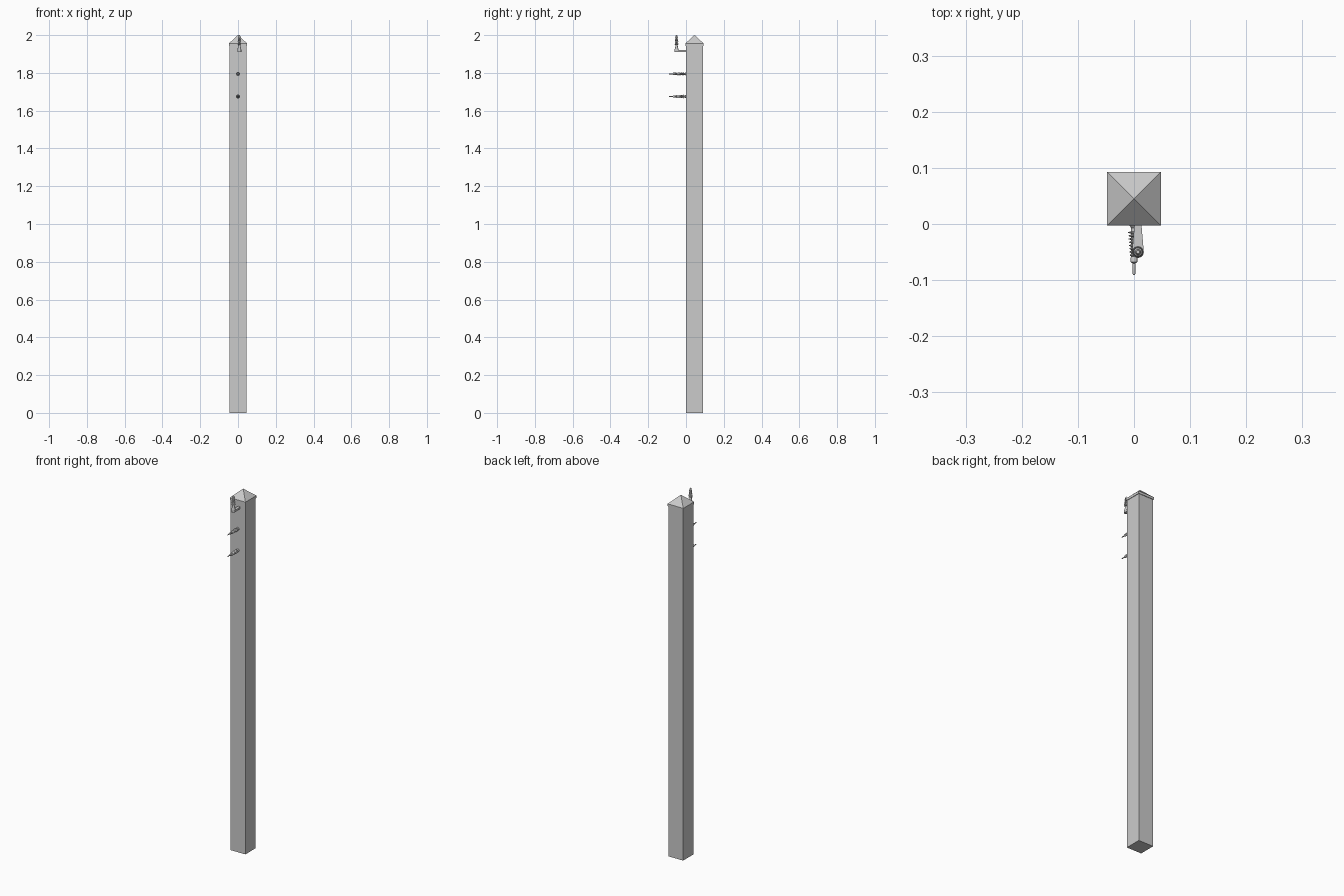
import bpy, bmesh
from math import pi, cos, sin
from mathutils import Matrix

if "Cube" in bpy.data.objects:
    bpy.data.objects.remove(bpy.data.objects["Cube"])


def mesh_object(name, bm):
    bmesh.ops.recalc_face_normals(bm, faces=bm.faces[:])
    me = bpy.data.meshes.new(name)
    bm.to_mesh(me)
    bm.free()
    ob = bpy.data.objects.new(name, me)
    bpy.context.collection.objects.link(ob)
    return ob


def loft(name, rings):
    """Join equal-length rings of points into a closed solid."""
    bm = bmesh.new()
    vs = [[bm.verts.new(p) for p in r] for r in rings]
    n = len(vs[0])
    for a, b in zip(vs, vs[1:]):
        for i in range(n):
            j = (i + 1) % n
            bm.faces.new((a[i], a[j], b[j], b[i]))
    bm.faces.new(vs[0])
    bm.faces.new(vs[-1])
    return mesh_object(name, bm)


def lathe(name, profile, matrix, n=16):
    """Revolve (radius, height) pairs about local z, then place."""
    rings = [[matrix @ Matrix.Translation((r * cos(2 * pi * i / n), r * sin(2 * pi * i / n), h)).translation
              for i in range(n)] for r, h in profile]
    ob = loft(name, rings)
    bpy.ops.object.select_all(action='DESELECT')
    ob.select_set(True)
    bpy.context.view_layer.objects.active = ob
    bpy.ops.object.shade_smooth_by_angle()
    return ob


def square(h, z, cy=0.045):
    return [(-h, cy - h, z), (h, cy - h, z), (h, cy + h, z), (-h, cy + h, z)]


def ribs(start, end, count, inner, outer):
    """Profile of evenly spaced insulator discs."""
    step = (end - start) / count
    out = []
    for i in range(count):
        h = start + i * step
        o = outer[0] + (outer[1] - outer[0]) * i / (count - 1)
        out += [(inner, h), (o, h + step * 0.3), (o, h + step * 0.5), (inner, h + step * 0.75)]
    return out


# Square post
loft("post", [square(0.045, 0), square(0.045, 1.95)])

# Pyramid cap with a shallow lip
loft("post_cap", [square(0.048, 1.943), square(0.048, 1.956), square(0.0004, 2.0)])

# Two horizontal ribbed insulators with pin ends
for i, z in enumerate((1.675, 1.795)):
    m = Matrix.Translation((0, 0.001, z)) @ Matrix.Rotation(pi / 2, 4, 'X')
    prof = ([(0.008, 0), (0.008, 0.004), (0.005, 0.008)]
            + ribs(0.014, 0.060, 8, 0.005, (0.0105, 0.0075))
            + [(0.006, 0.061), (0.006, 0.069), (0.0025, 0.071), (0.0025, 0.090), (0.0015, 0.092)])
    lathe(f"side_insulator_{i + 1}", prof, m)

# Bracket arm, widening to a rounded end
cx, cy = 0.007, -0.05
outline = [(cx + 0.006, 0.002)]
outline += [(cx + 0.0105 * cos(-pi * k / 10), cy + 0.0105 * sin(-pi * k / 10)) for k in range(11)]
outline += [(cx - 0.006, 0.002)]
loft("bracket_arm", [[(x, y, z) for x, y in outline] for z in (1.910, 1.920)])

# Upright insulator standing on the arm
prof = ([(0.0105, 0), (0.0105, 0.014), (0.007, 0.026), (0.006, 0.036)]
        + ribs(0.038, 0.080, 6, 0.005, (0.0105, 0.0075))
        + [(0.005, 0.081), (0.005, 0.086), (0.003, 0.090)])
lathe("top_insulator", prof, Matrix.Translation((cx, cy, 1.910)))
